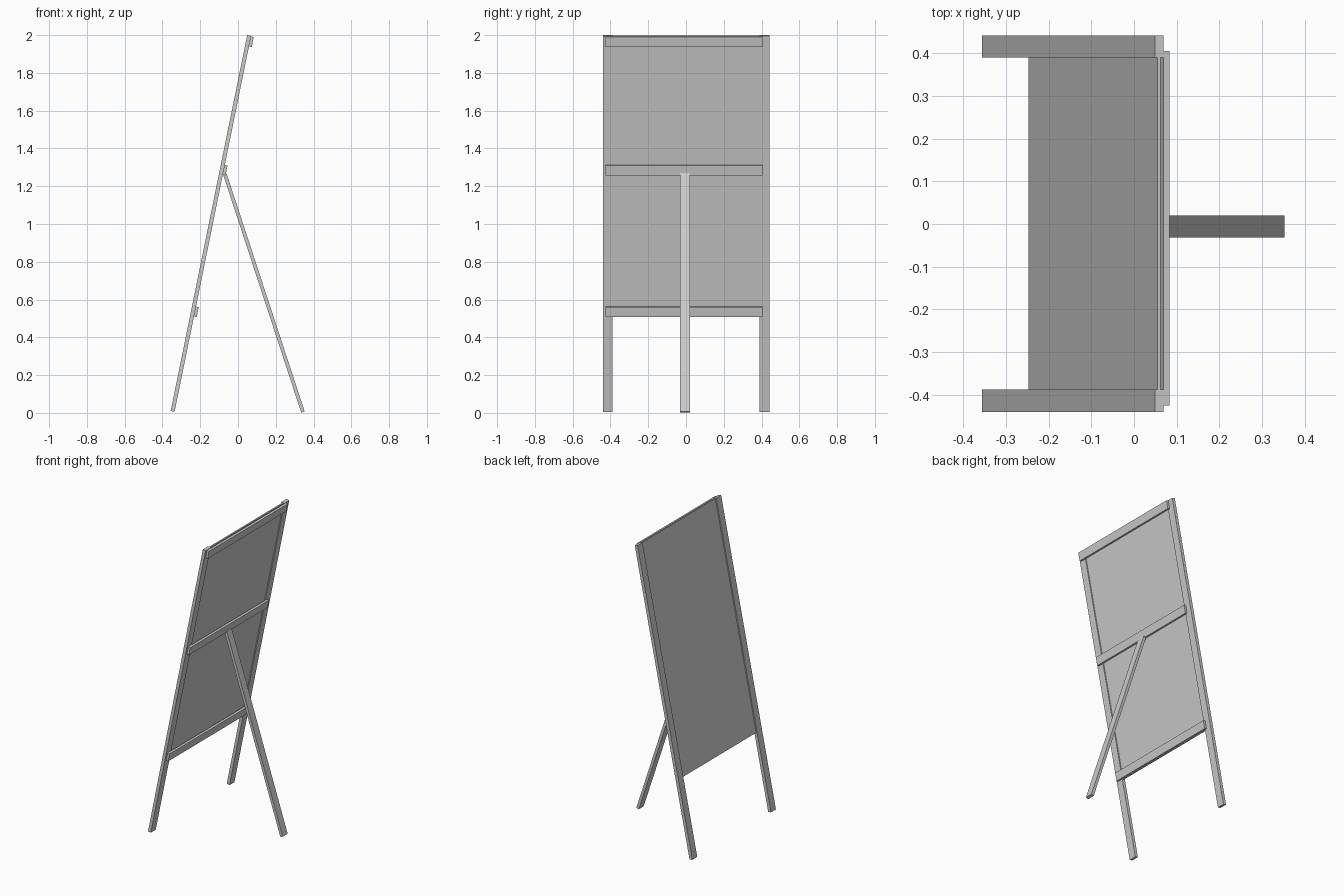
import bpy
from math import atan2
from mathutils import Matrix, Vector

old = bpy.data.objects.get("Cube")
if old:
    bpy.data.objects.remove(old, do_unlink=True)

grey = bpy.data.materials.new("plain grey")
grey.use_nodes = True
colour = (0.6, 0.6, 0.6, 1)
grey.diffuse_color = colour
grey.node_tree.nodes["Principled BSDF"].inputs["Base Color"].default_value = colour


def board(name, foot, top, thickness, y0, y1):
    """Square-cut board whose centre line runs from foot to top, both (x, z)."""
    dx, dz = top[0] - foot[0], top[1] - foot[1]
    centre = Vector(((foot[0] + top[0]) / 2, (y0 + y1) / 2, (foot[1] + top[1]) / 2))
    bpy.ops.mesh.primitive_cube_add(size=1)
    ob = bpy.context.object
    ob.name = name
    ob.data.transform(Matrix.Diagonal((thickness, y1 - y0, Vector((dx, dz)).length, 1)))
    ob.matrix_world = Matrix.Translation(centre) @ Matrix.Rotation(atan2(dx, dz), 4, 'Y')
    ob.data.materials.append(grey)
    return ob


# Leaning frame line, and points along it offset towards the back
FOOT, TOP = Vector((-0.346, 0.008)), Vector((0.059, 1.998))
along = (TOP - FOOT).normalized()
back = Vector((along.y, -along.x))


def on_frame(z, offset=0):
    return FOOT + along * ((z - FOOT.y) / along.y) + back * offset


# Side legs
board("left_leg", FOOT, TOP, 0.021, 0.39, 0.442)
board("right_leg", FOOT, TOP, 0.021, -0.44, -0.388)

# Thin display panel set between the legs
board("panel", on_frame(0.512), on_frame(1.996), 0.008, -0.388, 0.39)

# Rails fixed to the back of the legs
for name, z in (("bottom_rail", 0.512), ("middle_rail", 1.262), ("top_rail", 1.942)):
    board(name, on_frame(z, 0.018), on_frame(z + 0.053, 0.018), 0.015, -0.425, 0.405)

# Rear prop
board("rear_prop", (0.344, 0.004), (-0.070, 1.266), 0.019, -0.032, 0.02)
